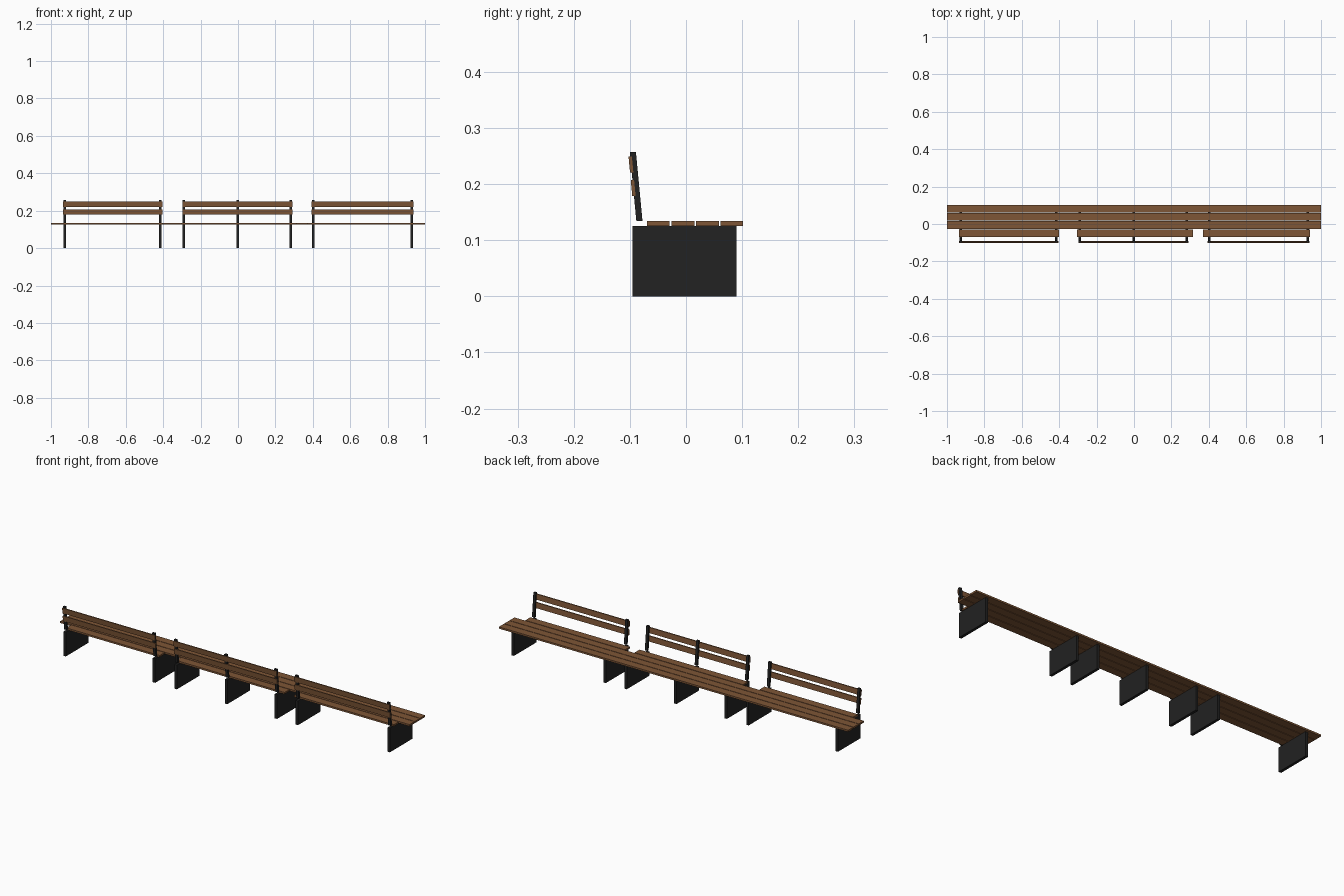
import bpy
import bmesh

if "Cube" in bpy.data.objects:
    bpy.data.objects.remove(bpy.data.objects["Cube"])


def material(name, rgb):
    m = bpy.data.materials.new(name)
    m.diffuse_color = (*rgb, 1)
    m.use_nodes = True
    m.node_tree.nodes["Principled BSDF"].inputs["Base Color"].default_value = m.diffuse_color
    return m


WOOD = material("brown wood", (0.21, 0.093, 0.037))
METAL = material("black metal", (0.016, 0.016, 0.016))


def prism(name, x0, x1, profile, mat):
    """Extrude a closed y-z profile from x0 to x1."""
    bm = bmesh.new()
    a = [bm.verts.new((x0, y, z)) for y, z in profile]
    b = [bm.verts.new((x1, y, z)) for y, z in profile]
    n = len(profile)
    bm.faces.new(a)
    bm.faces.new(b[::-1])
    for i in range(n):
        j = (i + 1) % n
        bm.faces.new((a[i], b[i], b[j], a[j]))
    bmesh.ops.recalc_face_normals(bm, faces=bm.faces)
    mesh = bpy.data.meshes.new(name)
    bm.to_mesh(mesh)
    bm.free()
    mesh.materials.append(mat)
    ob = bpy.data.objects.new(name, mesh)
    bpy.context.collection.objects.link(ob)
    return ob


def rect(y0, y1, z0, z1):
    return [(y0, z0), (y1, z0), (y1, z1), (y0, z1)]


def lean(z):
    """Rear face of the leaning backrest post at height z."""
    return -0.0885 - (z - 0.134) * 0.095


SEAT_Z = (0.125, 0.134)

# Long seat planks
for y in (-0.0255, 0.018, 0.0615):
    prism("seat_plank", -1, 1, rect(y, y + 0.0405, *SEAT_Z), WOOD)

# Each section: rear plank span, backrest span, support positions
sections = [
    ((-0.935, -0.40), (-0.935, -0.405), (-0.926, -0.415)),
    ((-0.305, 0.315), (-0.298, 0.291), (-0.290, -0.002, 0.283)),
    ((0.37, 0.94), (0.392, 0.938), (0.403, 0.929)),
]
T = 0.007  # half thickness of supports

for plank, back, supports in sections:
    # Short rear seat plank
    prism("rear_seat_plank", *plank, rect(-0.0695, -0.029, *SEAT_Z), WOOD)

    # Leaning backrest slats, fixed to the rear of the posts
    for z0, z1 in ((0.179, 0.207), (0.221, 0.249)):
        p = [(lean(z0) - 0.003, z0), (lean(z0) + 0.003, z0),
             (lean(z1) + 0.003, z1), (lean(z1) - 0.003, z1)]
        prism("backrest_slat", *back, p, WOOD)

    for x in supports:
        # Solid leg panel
        prism("leg_panel", x - T, x + T, rect(-0.095, 0.09, 0, 0.125), METAL)
        # Leaning post
        z0, z1 = 0.134, 0.257
        p = [(lean(z0), z0), (lean(z0) + 0.011, z0),
             (lean(z1) + 0.011, z1), (lean(z1), z1)]
        prism("backrest_post", x - T, x + T, p, METAL)
